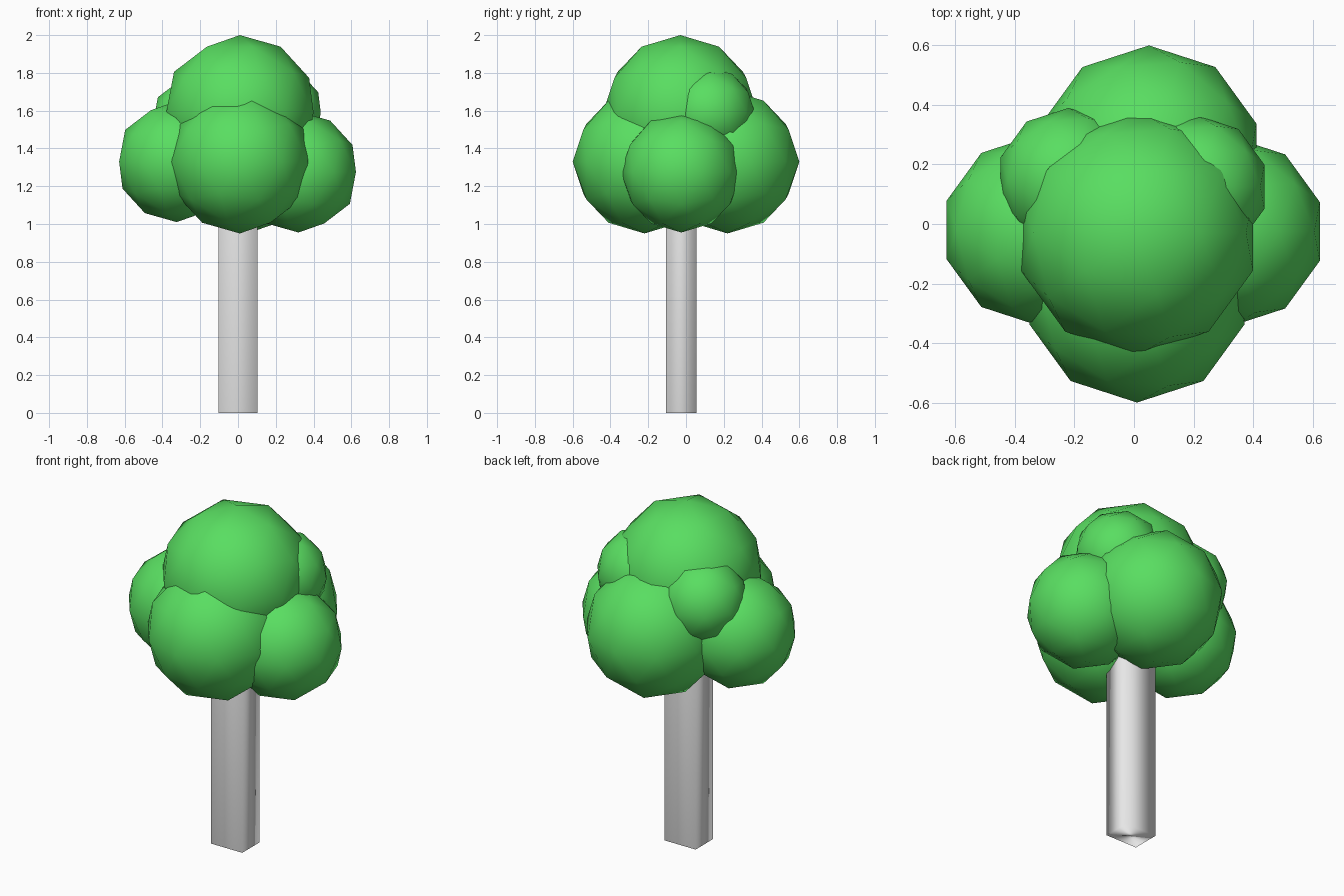
import bpy

cube = bpy.data.objects.get("Cube")
if cube:
    bpy.data.objects.remove(cube, do_unlink=True)


def make_material(name, colour):
    mat = bpy.data.materials.new(name)
    mat.use_nodes = True
    mat.diffuse_color = colour
    mat.node_tree.nodes["Principled BSDF"].inputs["Base Color"].default_value = colour
    return mat


def finish(name, mat):
    obj = bpy.context.object
    obj.name = name
    obj.data.materials.append(mat)
    bpy.ops.object.shade_smooth()
    return obj


leaf_green = make_material("leaf green", (0.10, 0.73, 0.12, 1))
trunk_grey = make_material("trunk grey", (0.8, 0.8, 0.8, 1))

# Trunk: a square post with softened shading, running up into the crown
bpy.ops.mesh.primitive_cube_add(size=1, location=(0, -0.025, 0.65))
trunk = finish("trunk", trunk_grey)
trunk.scale = (0.204, 0.162, 1.3)

# Crown: overlapping low-poly balls (name, centre, radius)
crown = [
    ("crown_top", (0.01, -0.03, 1.59), 0.41),
    ("crown_front", (0.01, -0.22, 1.33), 0.38),
    ("crown_back", (0.05, 0.22, 1.33), 0.38),
    ("crown_left", (0.32, -0.025, 1.275), 0.32),
    ("crown_right", (-0.325, -0.02, 1.33), 0.32),
    ("crown_back_left_tuft", (0.21, 0.125, 1.59), 0.24),
    ("crown_back_right_tuft", (-0.22, 0.15, 1.545), 0.24),
]
for name, centre, radius in crown:
    bpy.ops.mesh.primitive_ico_sphere_add(subdivisions=2, radius=radius, location=centre)
    finish(name, leaf_green)
